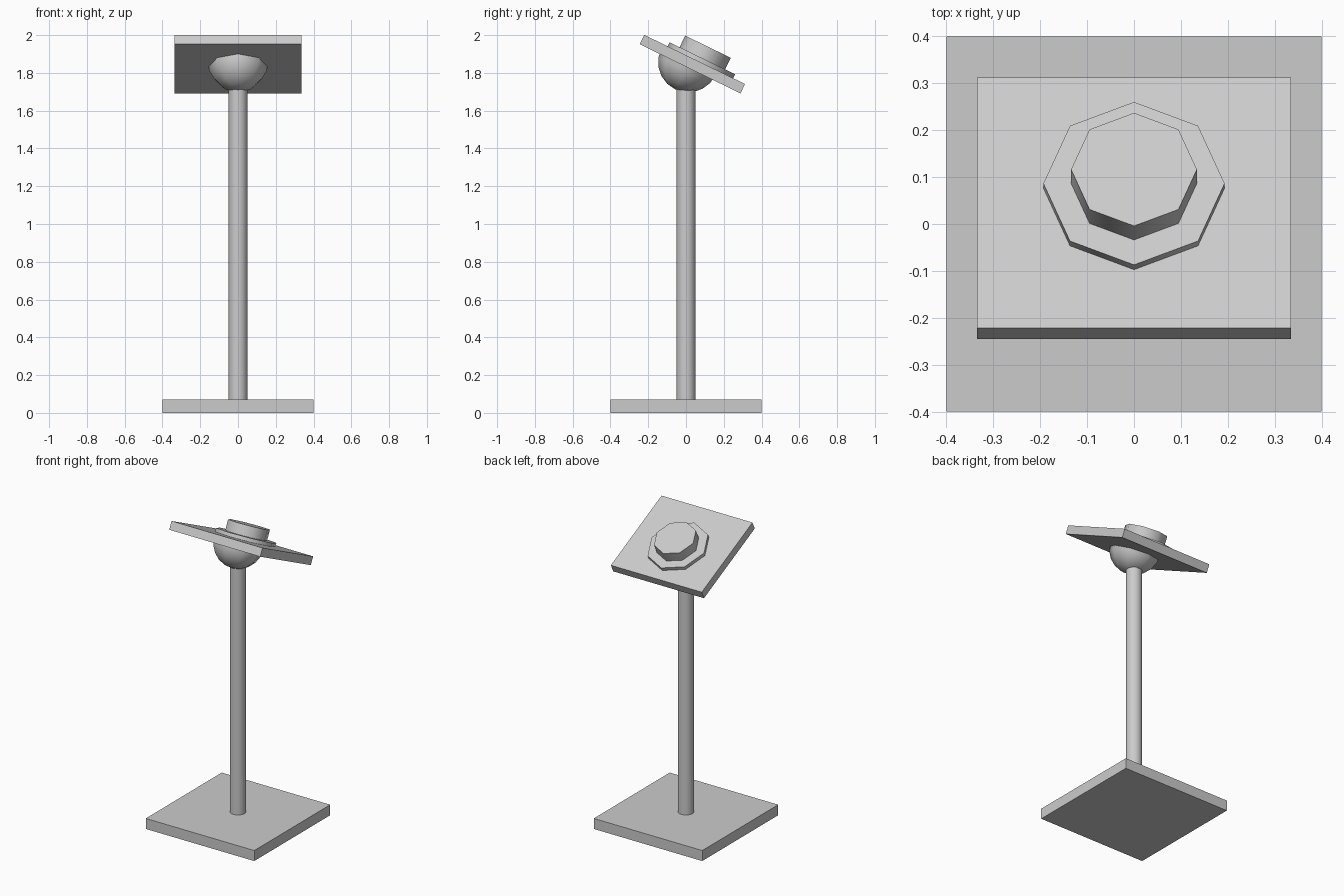
import bpy, bmesh
from math import radians, sin, cos, pi
from mathutils import Matrix

if "Cube" in bpy.data.objects:
    bpy.data.objects.remove(bpy.data.objects["Cube"])

# Frame of the tilted head: its local z is the plate normal
HEAD = Matrix.Translation((0, 0.012, 1.857)) @ Matrix.Rotation(radians(-26), 4, 'X')


def finish(name, bm, frame):
    bmesh.ops.recalc_face_normals(bm, faces=bm.faces[:])
    bm.transform(frame)
    mesh = bpy.data.meshes.new(name)
    bm.to_mesh(mesh)
    bm.free()
    ob = bpy.data.objects.new(name, mesh)
    bpy.context.collection.objects.link(ob)
    bpy.ops.object.select_all(action='DESELECT')
    ob.select_set(True)
    bpy.context.view_layer.objects.active = ob
    bpy.ops.object.shade_smooth_by_angle(angle=radians(50))
    return ob


def box(name, size, centre, frame=Matrix()):
    bm = bmesh.new()
    bmesh.ops.create_cube(bm, size=1, matrix=Matrix.Translation(centre) @ Matrix.Diagonal((*size, 1)))
    return finish(name, bm, frame)


def lathe(name, profile, sides, y=0, frame=Matrix()):
    """Revolve (radius, z) points; radius 0 closes to a point, open ends get a cap."""
    bm = bmesh.new()
    rings = []
    for r, z in profile:
        if r < 1e-5:
            rings.append([bm.verts.new((0, y, z))] * sides)
        else:
            rings.append([bm.verts.new((r * cos(2 * pi * i / sides), y + r * sin(2 * pi * i / sides), z))
                          for i in range(sides)])
    for a, b in zip(rings, rings[1:]):
        for i in range(sides):
            j = (i + 1) % sides
            bm.faces.new(list(dict.fromkeys((a[i], a[j], b[j], b[i]))))
    for ring in (rings[0], rings[-1]):
        if len(set(ring)) > 2:
            bm.faces.new(ring)
    return finish(name, bm, frame)


# Square foot and round post
box("base", (0.8, 0.8, 0.07), (0, 0, 0.035))
lathe("post", [(0.05, 0.07), (0.05, 1.72)], 16)

# Tilted head: square plate, dome beneath, stepped octagonal knob above
box("plate", (0.67, 0.594, 0.055), (0, 0.024, 0), HEAD)
dome = [(0.16 * sin(a), -0.16 * cos(a)) for a in (radians(22.5 * k / 1.25) for k in range(6))]
lathe("dome", dome, 8, 0, HEAD)
lathe("knob_flange", [(0.193, 0.026), (0.193, 0.051)], 8, 0.058, HEAD)
lathe("knob", [(0.134, 0.051), (0.134, 0.119)], 8, 0.058, HEAD)
